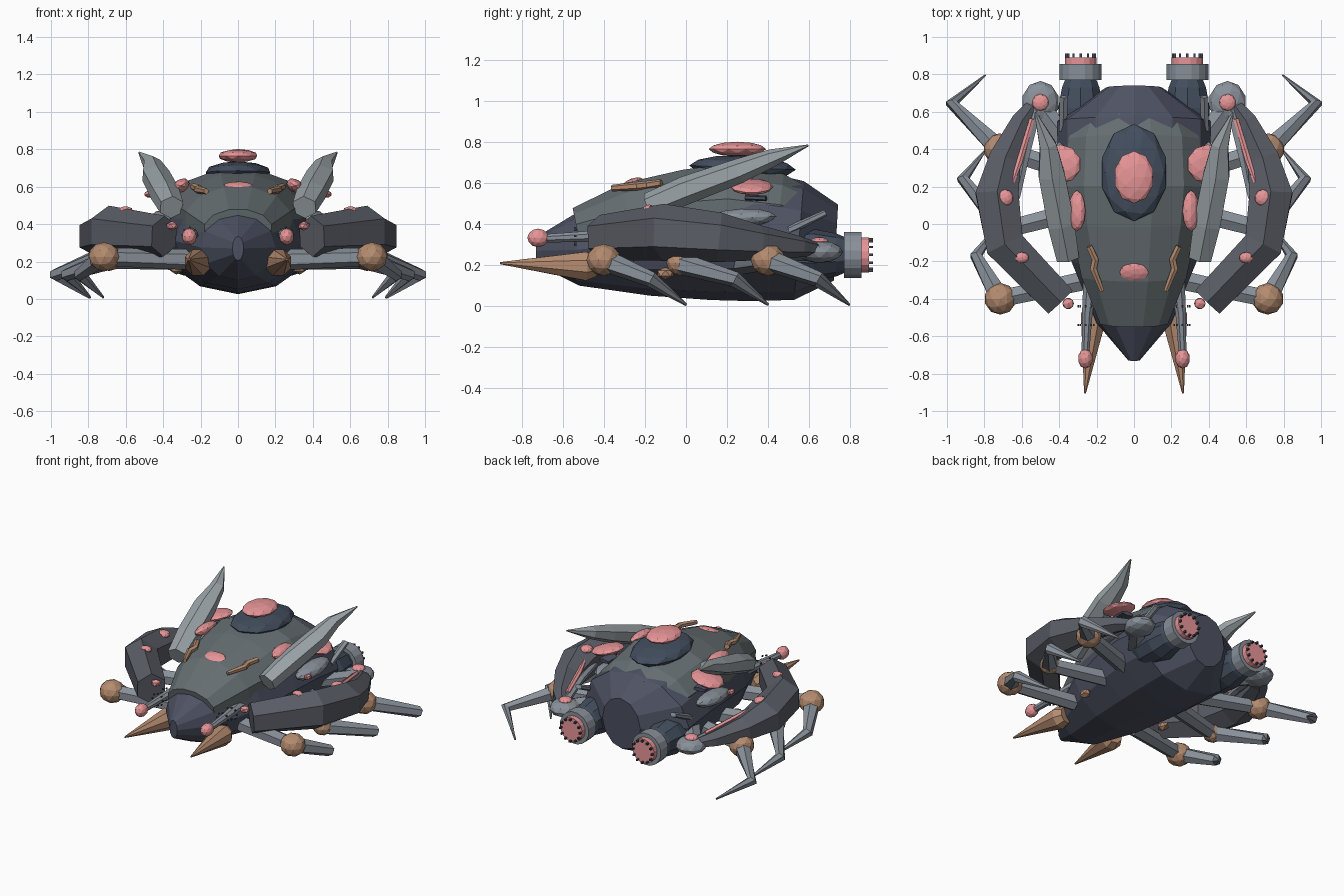
import bpy, bmesh
from math import sin, cos, pi
from mathutils import Vector, Matrix

if "Cube" in bpy.data.objects:
    bpy.data.objects.remove(bpy.data.objects["Cube"])

COLORS = {
    "hull": (.075, .085, .125), "shell": (.13, .155, .165), "arm": (.10, .108, .13),
    "steel": (.25, .28, .32), "blade": (.33, .37, .39), "dome": (.055, .075, .11),
    "pink": (.80, .30, .31), "tan": (.46, .26, .16), "bolt": (.05, .06, .08),
}
MATS = {}
for k, c in COLORS.items():
    MATS[k] = bpy.data.materials.new(k)
    MATS[k].diffuse_color = (*c, 1)


def finish(name, bm, mat, mirror):
    bmesh.ops.recalc_face_normals(bm, faces=bm.faces)
    me = bpy.data.meshes.new(name)
    bm.to_mesh(me)
    bm.free()
    me.materials.append(MATS[mat])
    ob = bpy.data.objects.new(name, me)
    bpy.context.collection.objects.link(ob)
    if mirror:
        ob.modifiers.new("Mirror", 'MIRROR').use_mirror_merge = False
    return ob


def tube(name, pts, mat, n=8, mirror=True, flat=True):
    """Loft of n-sided sections; each point is x, y, z, half width, half height.
    flat puts a face on top and bottom, otherwise a ridge."""
    bm = bmesh.new()
    P = [Vector(p[:3]) for p in pts]
    k, off = (1 / cos(pi / n), .5) if flat else (1, 0)
    rings = []
    for i, p in enumerate(pts):
        t = Vector()
        if i > 0:
            t += (P[i] - P[i - 1]).normalized()
        if i < len(P) - 1:
            t += (P[i + 1] - P[i]).normalized()
        side = t.cross(Vector((0, 0, 1))).normalized()
        up = side.cross(t).normalized()
        rings.append([bm.verts.new(P[i] + side * p[3] * k * cos(a) + up * p[4] * k * sin(a))
                      for a in [2 * pi * (j + off) / n for j in range(n)]])
    for a, b in zip(rings, rings[1:]):
        for j in range(n):
            bm.faces.new((a[j], a[(j + 1) % n], b[(j + 1) % n], b[j]))
    bm.faces.new(rings[0])
    bm.faces.new(rings[-1])
    return finish(name, bm, mat, mirror)


def blob(name, loc, size, mat, rot=(0, 0, 0), mirror=True, sub=2):
    """Faceted ellipsoid."""
    bm = bmesh.new()
    bmesh.ops.create_icosphere(bm, subdivisions=sub, radius=1)
    m = Matrix.Translation(loc)
    for a, ax in zip(rot, "XYZ"):
        m = m @ Matrix.Rotation(a, 4, ax)
    bm.transform(m @ Matrix.Diagonal((*size, 1)))
    return finish(name, bm, mat, mirror)


def studs(name, loc, r, count, size, mat):
    """Ring of small pins around the y axis."""
    bm = bmesh.new()
    for i in range(count):
        a = 2 * pi * i / count
        m = (Matrix.Translation(Vector(loc) + Vector((r * cos(a), 0, r * sin(a))))
             @ Matrix.Diagonal((*size, 1)))
        bmesh.ops.create_cube(bm, size=1, matrix=m)
    return finish(name, bm, mat, True)


# Main hull and lighter back shell
hull = [(-.73, .27, .03, .065), (-.53, .275, .2, .175), (-.2, .31, .335, .26),
        (.1, .34, .39, .31), (.32, .345, .41, .32), (.55, .32, .41, .29), (.73, .31, .15, .185)]
tube("hull", [(0, y, z, a, b) for y, z, a, b in hull], "hull", 12, False, False)
shell = [(-.53, .37, .18, .11), (-.28, .42, .28, .18), (0, .45, .34, .215),
         (.2, .46, .365, .235), (.45, .44, .35, .205), (.56, .42, .3, .165)]
tube("back_shell", [(0, y, z, a, b) for y, z, a, b in shell], "shell", 12, False)

# Top dome, its lens and the shell spots
blob("top_dome", (0, .275, .675), (.18, .26, .06), "dome", (-.04, 0, 0), False)
blob("dome_lens", (0, .25, .765), (.108, .14, .036), "pink", mirror=False)
blob("brow_spot", (0, -.26, .6), (.085, .055, .022), "pink", (.35, 0, 0), False)
blob("shoulder_spot", (.395, .32, .582), (.115, .105, .03), "pink", (0, .25, 0))
blob("flank_spot", (.305, .07, .605), (.05, .11, .035), "pink", (0, .6, 0))
tube("brow_bracket", [(.24, -.12, .6, .016, .016), (.207, -.19, .59, .018, .018),
                      (.217, -.24, .585, .018, .018), (.17, -.36, .575, .012, .014)], "tan", 6)

# Swept horn blades
tube("horn_blade", [(.355, -.18, .49, .06, .055), (.39, 0, .565, .072, .06),
                    (.44, .26, .66, .07, .052), (.46, .42, .722, .045, .038),
                    (.528, .595, .783, .005, .004)], "blade", 6)

# Side pods, rods and fins on the flanks
blob("side_pod", (.4, .27, .43), (.07, .17, .045), "steel", (.05, 0, 0))
blob("pod_spot", (.455, .14, .435), (.02, .035, .02), "pink", sub=1)
tube("rear_rod", [(.38, .5, .37, .02, .018), (.375, .68, .455, .022, .014)], "steel", 6)
tube("side_fin", [(.37, .29, .53, .04, .012), (.38, .39, .525, .04, .012)], "hull", 6)

# Rear engines
E = .285
tube("engine_body", [(E, .36, .25, .06, .06), (E, .48, .25, .11, .11), (E, .62, .25, .12, .12),
                     (E, .73, .25, .1, .1), (E, .78, .25, .08, .08)], "dome", 10)
tube("engine_ring", [(E, .77, .25, .112, .112), (E, .855, .25, .112, .112)], "steel", 16)
tube("engine_disc", [(E, .85, .25, .085, .085), (E, .89, .25, .085, .085)], "pink", 16)
studs("engine_pins", (E, .888, .25), .077, 12, (.012, .045, .012), "bolt")

# Folded forearms hung from the rear shoulders
blob("shoulder", (.5, .65, .265), (.1, .115, .055), "steel")
blob("shoulder_eye", (.5, .65, .315), (.045, .045, .022), "pink")
tube("shoulder_link", [(.34, .42, .27, .05, .04), (.5, .63, .265, .05, .04)], "steel", 6)
tube("forearm", [(.52, .66, .275, .03, .025), (.6, .55, .29, .055, .045), (.69, .35, .31, .085, .075),
                 (.732, .16, .335, .115, .105), (.69, -.11, .36, .105, .12),
                 (.395, -.415, .335, .09, .095)], "arm", 6)
tube("forearm_strip", [(.545, .56, .32, .014, .014), (.61, .34, .36, .016, .014),
                       (.65, .22, .39, .01, .01)], "pink", 6)
tube("forearm_strut", [(.52, .62, .29, .025, .02), (.585, .36, .33, .025, .02),
                       (.63, .14, .34, .02, .02)], "steel", 6)
blob("forearm_spot_rear", (.69, .14, .435), (.045, .045, .025), "pink")
blob("forearm_spot_front", (.6, -.18, .473), (.038, .03, .022), "pink")
blob("wrist_tip", (.352, -.425, .39), (.034, .034, .025), "pink", sub=1)

# Thin front guns with pink ball muzzles
tube("gun_barrel", [(.23, -.28, .35, .04, .035), (.25, -.48, .34, .028, .026),
                    (.26, -.7, .33, .02, .02)], "steel", 8)
blob("gun_muzzle", (.26, -.72, .333), (.04, .053, .045), "pink")
for i, y in enumerate((-.44, -.54)):
    studs(f"gun_pins_{i + 1}", (.257, y, .34), .042, 8, (.008, .012, .008), "bolt")

# Front tusks
tube("tusk", [(.205, -.44, .195, .05, .05), (.215, -.49, .195, .07, .07),
              (.262, -.905, .21, .005, .005)], "tan", 8)
blob("belly_stud", (.33, -.1, .16), (.035, .045, .03), "tan", sub=1)

# Three legs per side: hip bar, ball joint, bent claw
legs = {
    "front": ((.25, -.3, .21), (.715, -.4, .225), .085, (.845, -.17, .13), (.72, 0, .008)),
    "middle": ((.3, .07, .21), (.69, -.03, .21), .066, (.915, .24, .13), (.79, .4, .008)),
    "rear": ((.3, .27, .21), (.72, .4, .225), .085, (.975, .645, .13), (.795, .795, .008)),
}
for k, (hip, ball, r, knee, tip) in legs.items():
    tube(f"{k}_leg_hip", [(*hip, .05, .048), (*ball, .045, .042)], "steel", 6)
    blob(f"{k}_leg_joint", ball, (r, r, r * .92), "tan")
    tube(f"{k}_leg_claw", [(*ball, .052, .048), (*knee, .03, .033), (*tip, .005, .006)], "steel", 6)

for m in bpy.data.materials:
    if m.users and not m.is_grease_pencil:
        m.use_nodes = True
        m.node_tree.nodes["Principled BSDF"].inputs["Base Color"].default_value = m.diffuse_color
